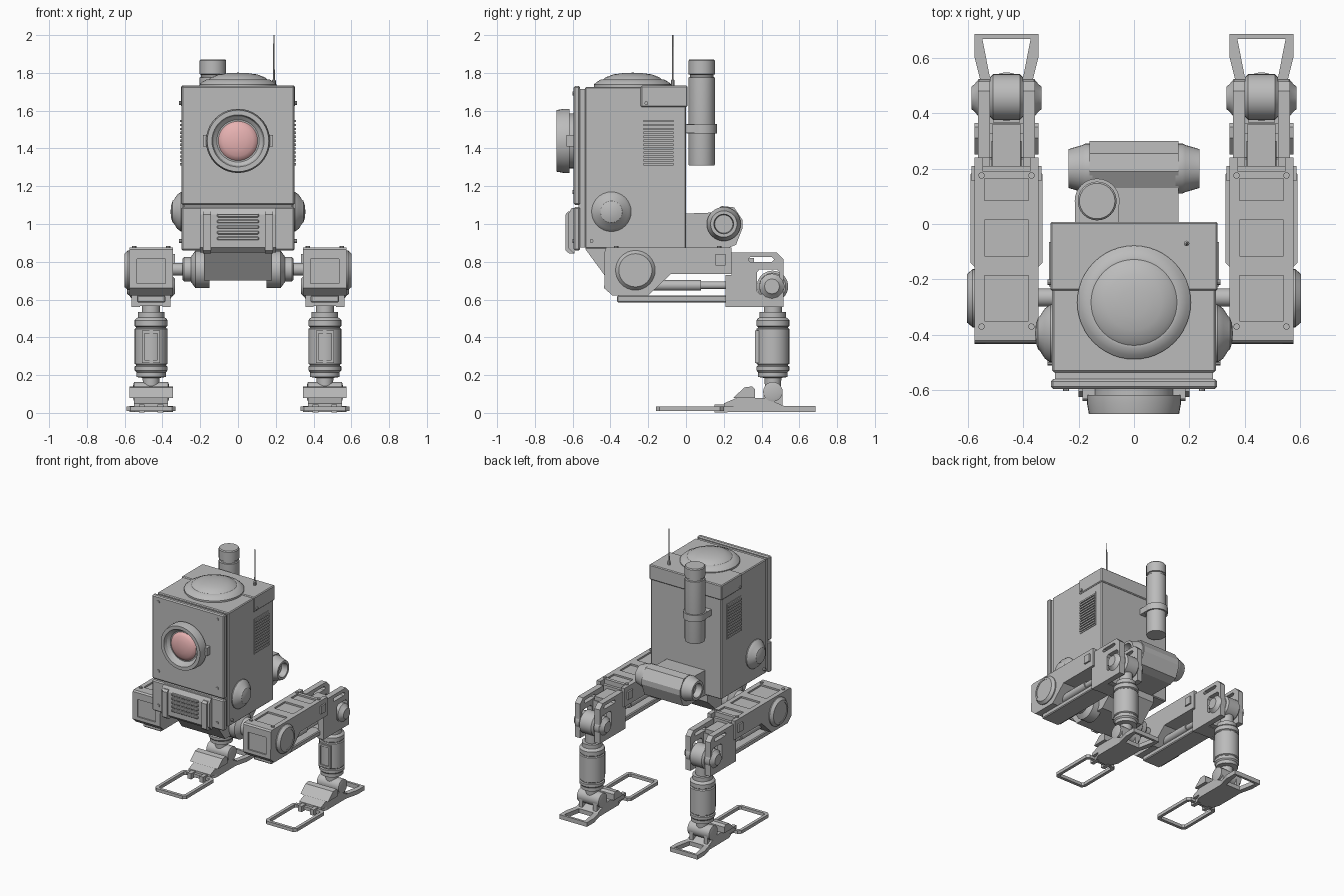
import bpy, bmesh, math

if "Cube" in bpy.data.objects:
    bpy.data.objects.remove(bpy.data.objects["Cube"])

def material(name, rgb):
    m = bpy.data.materials.new(name)
    m.diffuse_color = (*rgb, 1)
    m.use_nodes = True
    m.node_tree.nodes["Principled BSDF"].inputs["Base Color"].default_value = m.diffuse_color
    return m

GREY = material("metal grey", (0.5, 0.5, 0.5))
PINK = material("lens pink", (0.83, 0.46, 0.46))

def finish(bm, name, mat=GREY, mirror=False, bevel=0, smooth=False, cut=None):
    bmesh.ops.recalc_face_normals(bm, faces=bm.faces[:])
    me = bpy.data.meshes.new(name)
    bm.to_mesh(me)
    bm.free()
    me.materials.append(mat)
    if smooth:
        me.shade_smooth()
        me.set_sharp_from_angle(angle=math.radians(32))
    ob = bpy.data.objects.new(name, me)
    bpy.context.collection.objects.link(ob)
    if bevel:
        b = ob.modifiers.new("bevel", 'BEVEL')
        b.width, b.segments, b.limit_method = bevel, 1, 'ANGLE'
    if cut:
        c = ob.modifiers.new("cut", 'BOOLEAN')
        c.operation, c.object, c.solver = 'DIFFERENCE', cut, 'EXACT'
    if mirror:
        ob.modifiers.new("mirror", 'MIRROR')
    return ob

def add_box(bm, x0, x1, y0, y1, z0, z1):
    g = bmesh.ops.create_cube(bm, size=1)
    for v in g['verts']:
        v.co = ((x0 + x1) / 2 + v.co.x * (x1 - x0), (y0 + y1) / 2 + v.co.y * (y1 - y0),
                (z0 + z1) / 2 + v.co.z * (z1 - z0))

def boxes(name, dims, **kw):
    bm = bmesh.new()
    for d in dims:
        add_box(bm, *d)
    return finish(bm, name, **kw)

def place(axis, u, v, w):
    return {'X': (w, u, v), 'Y': (u, w, v), 'Z': (u, v, w)}[axis]

def lathe(name, axis, centres, profile, n=32, **kw):
    """Revolve (radius, position along axis) around each centre."""
    bm = bmesh.new()
    for cu, cv in centres:
        rings = []
        for r, h in profile:
            k = 1 if r == 0 else n
            rings.append([bm.verts.new(place(axis, cu + r * math.cos(2 * math.pi * i / n),
                          cv + r * math.sin(2 * math.pi * i / n), h)) for i in range(k)])
        for a, b in zip(rings, rings[1:]):
            for i in range(n):
                j = (i + 1) % n
                q = [a[i % len(a)], a[j % len(a)], b[j % len(b)], b[i % len(b)]]
                q = list(dict.fromkeys(q))
                if len(q) > 2:
                    bm.faces.new(q)
        for e in (rings[0], rings[-1]):
            if len(e) > 1:
                bm.faces.new(e)
    return finish(bm, name, smooth=True, **kw)

def prism(name, axis, loops, spans, **kw):
    """Extrude an outline (first loop) with holes (other loops) over each span."""
    bm = bmesh.new()
    for a, b in spans:
        part = bmesh.new()
        rings = [[part.verts.new((u, v, 0)) for u, v in lp] for lp in loops]
        edges = [part.edges.new((r[i - 1], r[i])) for r in rings for i in range(len(r))]
        bmesh.ops.triangle_fill(part, use_beauty=True, edges=edges, normal=(0, 0, 1))
        low = {v: bm.verts.new(place(axis, v.co.x, v.co.y, a)) for v in part.verts}
        top = {v: bm.verts.new(place(axis, v.co.x, v.co.y, b)) for v in part.verts}
        for f in part.faces:
            bm.faces.new([low[v] for v in f.verts])
            bm.faces.new([top[v] for v in f.verts])
        for r in rings:
            for i in range(len(r)):
                bm.faces.new((low[r[i - 1]], low[r[i]], top[r[i]], top[r[i - 1]]))
        part.free()
    return finish(bm, name, **kw)

def rect(u0, u1, v0, v1, c=0.0):
    if not c:
        return [(u0, v0), (u1, v0), (u1, v1), (u0, v1)]
    return [(u0 + c, v0), (u1 - c, v0), (u1, v0 + c), (u1, v1 - c),
            (u1 - c, v1), (u0 + c, v1), (u0, v1 - c), (u0, v0 + c)]

# ---- body ----
boxes("body", [(-.295, .295, -.535, 0, .87, 1.725)], bevel=.006)
boxes("body_front_spacer", [(-.285, .285, -.57, -.53, .875, 1.715)])
boxes("front_panel_upper", [(-.3, .3, -.595, -.56, 1.1, 1.73)], bevel=.008)
boxes("front_panel_lower", [(-.3, .3, -.595, -.56, .86, 1.09)], bevel=.008)
boxes("rear_top_cap", [(-.302, .302, -.24, .008, 1.62, 1.732)], bevel=.006)
prism("pelvis", 'X', [[(-.535, .87), (-.41, .7), (-.13, .7), (0, .82), (0, .87)]], [(-.18, .18)])
lathe("front_screws", 'Y', [(x, z) for x in (-.245, .245) for z in (1.69, 1.17, .91)],
      [(.011, -.59), (.011, -.602)], n=8)
lathe("side_screws", 'X', [(-.21, 1.64), (-.5, .91)], [(.01, .29), (.01, .312)], n=8, mirror=True)

# side vents
boxes("side_vent_frame", [(.29, .299, -.23, -.06, 1.3, 1.565)], mirror=True)
boxes("side_vent_slats", [(.29, .307, -.225, -.065, 1.31 + i * .0208, 1.322 + i * .0208)
                          for i in range(12)], mirror=True)
# side domes
lathe("side_dome", 'X', [(-.395, 1.065)], [(.105, .29), (.105, .302), (.09, .322), (.062, .34),
      (.058, .346), (.035, .354), (0, .357)], mirror=True)
# top hatch
lathe("top_hatch", 'Z', [(0, -.283)], [(.205, 1.72), (.205, 1.738), (.19, 1.752), (.165, 1.766),
      (.155, 1.766), (.14, 1.778), (.1, 1.792), (.05, 1.799), (0, 1.801)], n=48)
# antenna
lathe("antenna", 'Z', [(.19, -.07)], [(.01, 1.72), (.01, 1.76), (.005, 1.765), (.003, 2.0)], n=8)

# ---- eye ----
lathe("eye_housing", 'Y', [(0, 1.44)], [(.145, -.59), (.145, -.617), (.17, -.617), (.17, -.645),
      (.163, -.685), (.138, -.685), (.13, -.66), (.112, -.645), (0, -.645)], n=40)
lathe("eye_lens", 'Y', [(0, 1.44)], [(.107, -.64), (.1, -.652), (.08, -.664), (.045, -.673),
      (0, -.677)], n=40, mat=PINK)
boxes("eye_mounts", [(.14, .185, -.632, -.59, 1.41, 1.47)], mirror=True)

# ---- front grille ----
prism("grille_base", 'X', [[(-.59, 1.085), (-.605, 1.085), (-.625, 1.05), (-.625, .875),
      (-.6, .85), (-.59, .85)]], [(-.2, .2)])
boxes("grille_slats", [(-.11, .11, -.636, -.62, .915 + i * .03, .933 + i * .03)
                       for i in range(5)], bevel=.004)
prism("grille_brackets", 'X', [[(-.59, 1.065), (-.625, 1.065), (-.638, 1.05), (-.638, .86),
      (-.62, .845), (-.59, .845)]], [(.143, .185)], mirror=True)

# ---- rear periscope ----
lathe("periscope_tube", 'Z', [(-.133, .083)], [(.068, 1.31), (.07, 1.32), (.07, 1.775),
      (.062, 1.778), (.062, 1.79), (.07, 1.793), (.07, 1.865), (.064, 1.872)])
lathe("periscope_strap", 'Z', [(-.133, .083)], [(.081, 1.48), (.081, 1.53)])
boxes("periscope_bracket", [(-.212, -.054, -.005, .083, 1.482, 1.528)])

# ---- rear drum ----
prism("rear_drum", 'X', [[(-.01, 1.055), (.13, 1.06), (.19, 1.095), (.255, 1.088), (.3, 1.02),
      (.3, .98), (.265, .89), (.21, .868), (-.01, .87)]], [(-.16, .16)])
lathe("rear_drum_end", 'X', [(.2, 1.0)], [(.09, .15), (.09, .175), (.085, .185), (.07, .237),
      (.052, .237), (.048, .19), (0, .19)], mirror=True)

# ---- hips ----
lathe("hip_joint", 'X', [(-.265, .76)], [(.1, .15), (.1, .225), (.065, .25), (.065, .285),
      (.055, .295), (.033, .295), (.033, .37)], mirror=True, n=24)

# ---- upper legs ----
cutter = boxes("leg_panel_cutter", [(.38, .54, y0, y1, .863, .9) for y0, y1 in
               ((-.35, -.185), (-.115, .015), (.085, .165))] + [(.385, .535, -.45, -.422, .685, .815)])
cutter.hide_render = True
cutter.hide_set(True)
prism("upper_leg", 'X', [[(-.43, .865), (-.42, .875), (.19, .875), (.19, .735), (-.08, .735),
      (-.2, .622), (-.39, .622), (-.433, .66)]], [(.345, .575)], cut=cutter, mirror=True)
boxes("leg_side_rails", [(.345, .375, .18, .24, .735, .875), (.545, .575, .18, .24, .735, .875)],
      mirror=True)
boxes("leg_side_tabs", [(.333, .587, .155, .21, .78, .84)], mirror=True)
lathe("leg_hip_disc", 'X', [(-.268, .755)], [(.105, .565), (.105, .582), (.088, .602), (.075, .602),
      (.075, .598)], mirror=True)
boxes("leg_lower_bar", [(.385, .535, -.365, .24, .585, .622)], mirror=True, bevel=.006)
lathe("leg_piston", 'Y', [(.425, .675), (.495, .675)], [(.028, -.25), (.028, .08), (.02, .08),
      (.02, .3)], n=16, mirror=True)
boxes("leg_upper_rod", [(.41, .51, .15, .36, .74, .82)], mirror=True)
lathe("leg_bolts", 'Z', [(x, y) for x in (.37, .55) for y in (-.37, .175)],
      [(.012, .87), (.012, .884)], n=8, mirror=True)

# ---- knees ----
prism("knee_plate", 'X', [[(.24, .85), (.48, .85), (.515, .815), (.515, .56), (.21, .56),
      (.21, .73), (.24, .73)], rect(.33, .465, .8, .825, .01), rect(.375, .495, .63, .76, .015)],
      [(.357, .4), (.52, .563)], mirror=True)
boxes("knee_cross_plate", [(.39, .53, .325, .365, .57, .79), (.39, .53, .21, .33, .565, .6)],
      mirror=True)
lathe("knee_barrel", 'X', [(.458, .67)], [(.07, .4), (.083, .412), (.083, .508), (.07, .52)],
      mirror=True)
lathe("knee_bolt", 'X', [(.455, .67)], [(.04, .333), (.05, .345), (.068, .36), (.068, .56),
      (.05, .575), (.04, .587)], n=12, mirror=True)

# ---- shins ----
lathe("shin", 'Z', [(.46, .46)], [(.048, .66), (.048, .535), (.07, .535), (.07, .505), (.08, .5),
      (.087, .49), (.087, .46), (.08, .455), (.08, .45), (.087, .445), (.087, .26), (.08, .255),
      (.08, .25), (.087, .245), (.087, .225), (.078, .215), (.078, .19), (.045, .185), (.04, .1)],
      mirror=True)
prism("shin_window", 'Y', [rect(.412, .508, .265, .435), rect(.425, .495, .28, .42)],
      [(.366, .4)], mirror=True)

# ---- feet ----
lathe("ankle", 'X', [(.46, .112)], [(.035, .365), (.052, .37), (.052, .55), (.035, .555)],
      n=20, mirror=True)
boxes("ankle_lugs", [(.385, .415, .41, .51, .03, .11), (.505, .535, .41, .51, .03, .11)], mirror=True)
prism("foot_heel", 'Z', [[(.345, .685), (.575, .685), (.575, .6), (.55, .5), (.55, .27), (.52, .2),
      (.4, .2), (.37, .27), (.37, .5), (.345, .6)],
      [(.373, .667), (.547, .667), (.52, .53), (.4, .53)]], [(.004, .036)], mirror=True)
prism("foot_instep", 'X', [[(.2, .03), (.2, .05), (.27, .08), (.42, .08), (.52, .036), (.52, .03)]],
      [(.37, .55)], mirror=True)
prism("foot_crossbar", 'X', [[(.25, .08), (.31, .135), (.35, .14), (.365, .125), (.365, .08)]],
      [(.345, .575)], mirror=True)
prism("toe_loop", 'Z', [rect(.33, .59, -.16, .2, .02), rect(.353, .567, -.137, .178, .012)],
      [(.01, .034)], mirror=True)
boxes("toe_clamps", [(.395, .425, .15, .22, .002, .045), (.495, .525, .15, .22, .002, .045)],
      mirror=True)
